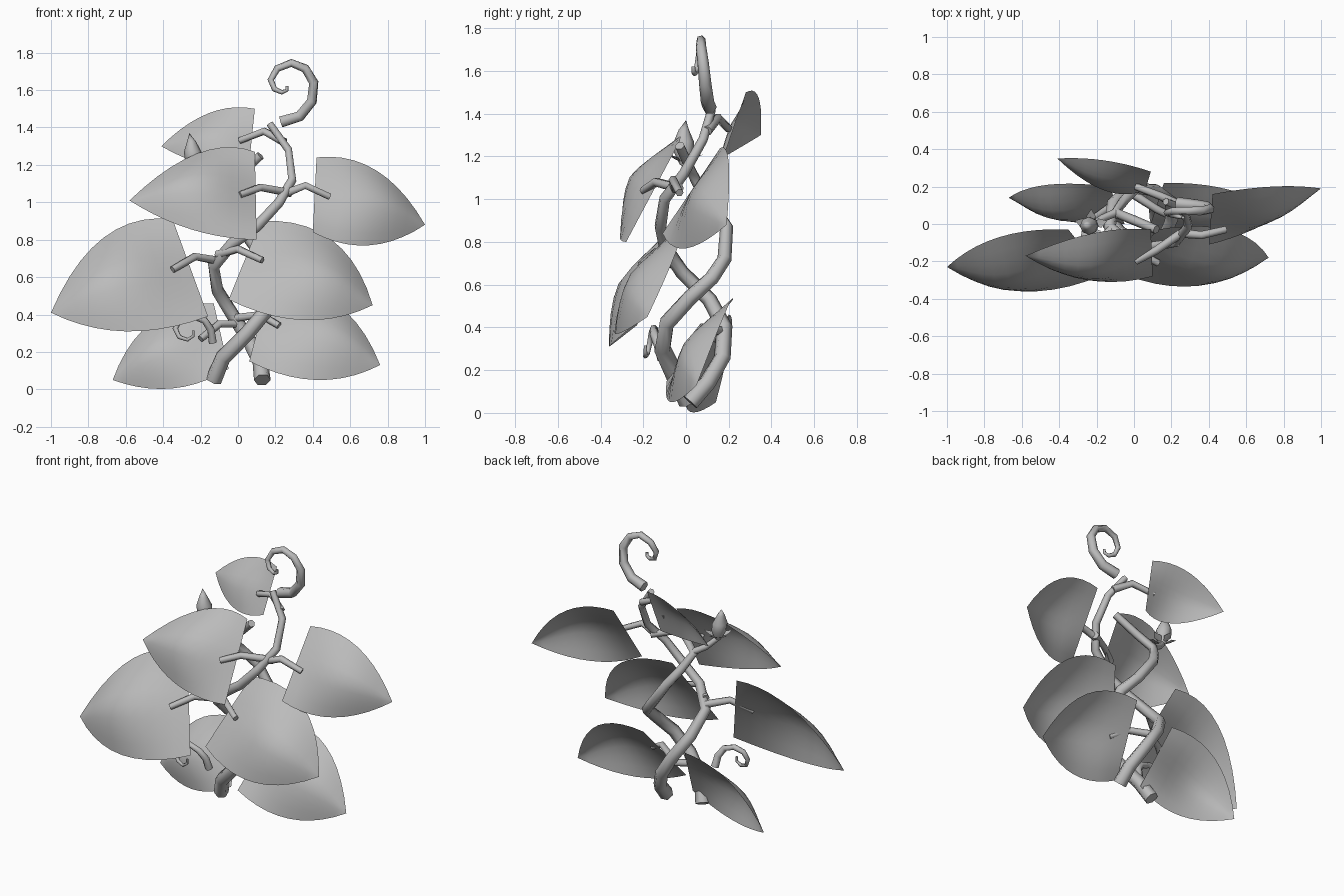
import bpy, bmesh, math
from mathutils import Vector

if "Cube" in bpy.data.objects:
    bpy.data.objects.remove(bpy.data.objects["Cube"])

grey = bpy.data.materials.new("plain_grey")
grey.diffuse_color = (0.5, 0.5, 0.5, 1)
grey.use_nodes = True
grey.node_tree.nodes["Principled BSDF"].inputs["Base Color"].default_value = grey.diffuse_color


def finish(ob, angle=40):
    """Give an object its colour and smooth shading with sharp edges kept."""
    ob.data.materials.clear()
    ob.data.materials.append(grey)
    bpy.ops.object.select_all(action='DESELECT')
    ob.select_set(True)
    bpy.context.view_layer.objects.active = ob
    bpy.ops.object.shade_smooth_by_angle(angle=math.radians(angle))


def mesh_object(name, bm):
    me = bpy.data.meshes.new(name)
    bm.to_mesh(me)
    bm.free()
    ob = bpy.data.objects.new(name, me)
    bpy.context.collection.objects.link(ob)
    return ob


def tube(name, pts, r0, r1):
    """Six-sided tapering tube along a polyline."""
    cu = bpy.data.curves.new(name, 'CURVE')
    cu.dimensions = '3D'
    cu.bevel_depth = 1.0
    cu.bevel_resolution = 1
    cu.use_fill_caps = True
    sp = cu.splines.new('POLY')
    sp.points.add(len(pts) - 1)
    for i, p in enumerate(pts):
        sp.points[i].co = (*p, 1)
        sp.points[i].radius = r0 + (r1 - r0) * i / (len(pts) - 1)
    ob = bpy.data.objects.new(name, cu)
    bpy.context.collection.objects.link(ob)
    bpy.ops.object.select_all(action='DESELECT')
    ob.select_set(True)
    bpy.context.view_layer.objects.active = ob
    bpy.ops.object.convert(target='MESH')
    finish(bpy.context.view_layer.objects.active, 75)


def arc(a, mid, b, t):
    """Quadratic curve from a to b that passes through mid."""
    c = 2 * mid - (a + b) / 2
    return (1 - t) ** 2 * a + 2 * t * (1 - t) * c + t * t * b


def leaf(name, top, top_mid, tip, low_mid, low, bulge, n=10, m=8):
    """Sheet with a straight cut base, two curved edges, a pointed tip and a cupped middle."""
    top, top_mid, tip, low_mid, low = map(Vector, (top, top_mid, tip, low_mid, low))
    normal = (tip - low).cross(top - low).normalized()
    if normal.y > 0:
        normal.negate()
    bm = bmesh.new()
    rows = []
    for i in range(n):
        u = i / n
        a, b = arc(top, top_mid, tip, u), arc(low, low_mid, tip, u)
        lift = bulge * math.sin(math.pi * u) ** 1.3
        rows.append([bm.verts.new(a.lerp(b, j / m) + normal * lift
                                  * (1 - abs(2 * j / m - 1) ** 1.5)) for j in range(m + 1)])
    end = bm.verts.new(tip)
    for r, s in zip(rows, rows[1:]):
        for j in range(m):
            bm.faces.new((r[j], s[j], s[j + 1], r[j + 1]))
    for j in range(m):
        bm.faces.new((rows[-1][j], end, rows[-1][j + 1]))
    bm.normal_update()
    if sum(f.normal.y for f in bm.faces) > 0:
        bmesh.ops.reverse_faces(bm, faces=bm.faces)
    finish(mesh_object(name, bm), 60)


# Leaves: base top, upper edge middle, tip, lower edge middle, base bottom, cupping
leaf("upper_front_leaf", (.09, -.03, 1.27), (-.22, -.05, 1.26), (-.58, -.17, 1.01),
     (-.25, -.30, .855), (.10, -.28, .80), .10)
leaf("middle_left_leaf", (-.35, -.03, .91), (-.72, -.07, .81), (-1, -.23, .41),
     (-.60, -.36, .31), (-.16, -.27, .39), .11)
leaf("middle_right_leaf", (.12, -.03, .90), (.50, -.03, .80), (.72, -.18, .45),
     (.35, -.33, .37), (-.05, -.27, .48), .10)
leaf("upper_right_leaf", (.42, .16, 1.24), (.74, .20, 1.17), (1, .19, .88),
     (.70, .0, .77), (.40, -.11, .84), .08)
leaf("lower_right_leaf", (.16, .22, .53), (.52, .18, .46), (.76, .05, .13),
     (.42, -.07, .05), (.06, -.09, .15), .09)
leaf("lower_left_leaf", (-.13, .20, .46), (-.46, .21, .36), (-.67, .14, .05),
     (-.35, .02, .005), (-.05, .0, .11), .09)
leaf("top_back_leaf", (.09, .28, 1.50), (-.16, .34, 1.475), (-.41, .35, 1.30),
     (-.16, .18, 1.20), (.06, .18, 1.21), .04)

# Two vines wound around each other
tube("front_vine", [(-.13, .01, .05), (-.08, -.05, .17), (.05, -.11, .30), (.15, -.09, .42),
                    (.20, .02, .54), (.20, .12, .63), (.12, .18, .72), (.01, .19, .87),
                    (-.05, .13, .96), (-.10, .06, 1.06), (.0, .02, 1.14),
                    (.12, -.03, 1.25)], .045, .024)
tube("back_vine", [(.13, .02, .05), (.12, .10, .14), (.06, .17, .26), (-.03, .18, .40),
                   (-.11, .11, .53), (-.13, -.02, .66), (-.03, -.10, .78), (.10, -.12, .87),
                   (.22, -.10, 1.0), (.29, -.01, 1.12), (.27, .08, 1.28),
                   (.17, .12, 1.42)], .045, .02)

# Bent leaf stalks
stalks = {
    "top_back_stalk": [(.25, .10, 1.32), (.14, .15, 1.38), (.01, .20, 1.33)],
    "upper_front_stalk": [(.28, -.03, 1.05), (.12, -.14, 1.08), (.01, -.20, 1.04)],
    "upper_right_stalk": [(.26, -.05, 1.05), (.36, -.06, 1.09), (.49, -.03, 1.03)],
    "middle_left_stalk": [(-.12, -.03, .69), (-.23, -.13, .71), (-.35, -.21, .64)],
    "middle_right_stalk": [(-.11, -.05, .72), (.0, -.14, .75), (.13, -.21, .69)],
    "lower_left_stalk": [(.0, .17, .35), (-.10, .11, .35), (-.20, .04, .27)],
    "lower_right_stalk": [(-.02, .17, .38), (.12, .08, .40), (.22, .03, .34)],
}
for name, pts in stalks.items():
    tube(name, pts, .024, .019)

# Curling tendrils
tube("top_tendril", [(.23, .11, 1.43), (.33, .10, 1.46), (.395, .09, 1.54), (.405, .08, 1.64),
                     (.36, .07, 1.715), (.285, .07, 1.745), (.21, .07, 1.715),
                     (.175, .06, 1.655), (.195, .05, 1.605), (.235, .04, 1.588),
                     (.262, .035, 1.60), (.262, .035, 1.622)], .034, .008)
tube("low_tendril", [(-.135, -.11, .25), (-.145, -.13, .32), (-.18, -.15, .37),
                     (-.25, -.15, .395), (-.31, -.16, .375), (-.335, -.17, .325),
                     (-.315, -.18, .28), (-.27, -.19, .265), (-.24, -.19, .285),
                     (-.24, -.19, .315)], .024, .007)

# Flower bud on a short stem
base = Vector((-.23, -.01, 1.17))
tube("bud_stem", [(-.10, .06, 1.07), (-.17, .03, 1.11), base], .022, .018)
bm = bmesh.new()
rings = []
for r, h in ((.018, -.01), (.047, .05), (.047, .10), (.024, .155)):
    rings.append([bm.verts.new(base + Vector((r * math.cos(k * math.tau / 8) - .12 * h,
                                              r * math.sin(k * math.tau / 8), h)))
                  for k in range(8)])
peak = bm.verts.new(base + Vector((-.03, .01, .20)))
bm.faces.new(rings[0][::-1])
for r, s in zip(rings, rings[1:]):
    for k in range(8):
        bm.faces.new((r[k], r[(k + 1) % 8], s[(k + 1) % 8], s[k]))
for k in range(8):
    bm.faces.new((rings[-1][k], rings[-1][(k + 1) % 8], peak))
finish(mesh_object("flower_bud", bm), 60)

# Pointed sepals spreading around the bud
bm = bmesh.new()
for k in range(5):
    a = k * math.tau / 5 + .3
    out = Vector((math.cos(a), math.sin(a), 0))
    side = Vector((-out.y, out.x, 0)) * .026
    up = Vector((0, 0, 1))
    v = [bm.verts.new(base + p) for p in (out * .01, out * .05 + side + up * .025,
                                          out * .09 + up * .04, out * .05 - side + up * .025)]
    bm.faces.new((v[0], v[2], v[1]))
    bm.faces.new((v[0], v[3], v[2]))
finish(mesh_object("sepals", bm))
